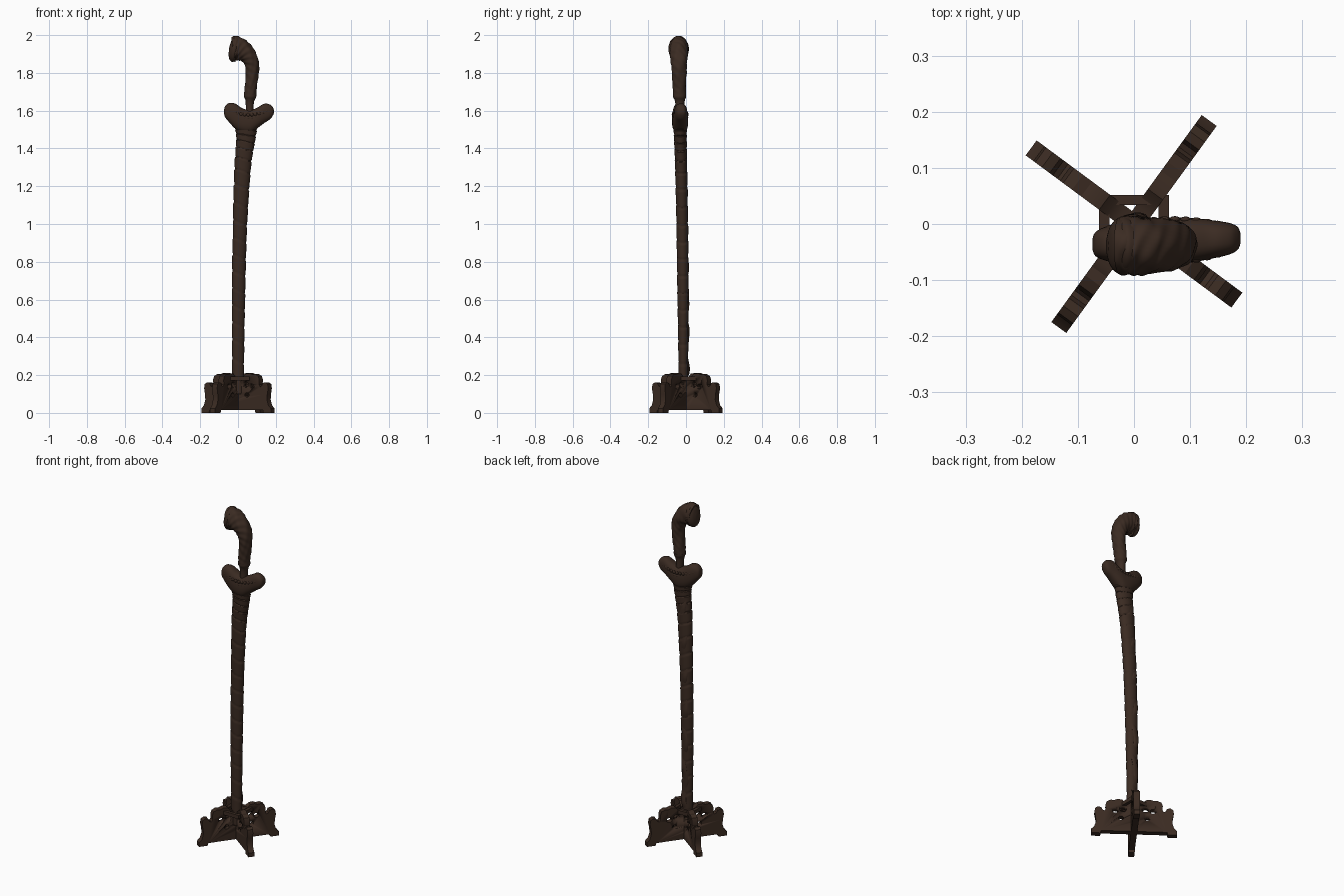
import bpy, bmesh, math
from mathutils import Vector

if "Cube" in bpy.data.objects:
    bpy.data.objects.remove(bpy.data.objects["Cube"])


def material(name, colour):
    m = bpy.data.materials.new(name)
    m.use_nodes = True
    m.diffuse_color = (*colour, 1)
    m.node_tree.nodes["Principled BSDF"].inputs["Base Color"].default_value = (*colour, 1)
    return m


WOOD = material("dark brown wood", (0.043, 0.024, 0.016))


def finish(name, bm, angle=40):
    bmesh.ops.recalc_face_normals(bm, faces=bm.faces)
    mesh = bpy.data.meshes.new(name)
    bm.to_mesh(mesh)
    bm.free()
    mesh.materials.append(WOOD)
    ob = bpy.data.objects.new(name, mesh)
    bpy.context.collection.objects.link(ob)
    bpy.ops.object.select_all(action="DESELECT")
    ob.select_set(True)
    bpy.context.view_layer.objects.active = ob
    bpy.ops.object.shade_smooth_by_angle(angle=math.radians(angle))
    return ob


def resample(keys, steps):
    """Smooth curve through the keys, each x, y, z, in-plane radius, depth radius."""
    out = []
    for i in range(len(keys) - 1):
        a, b, c, d = (keys[min(max(i + k, 0), len(keys) - 1)] for k in (-1, 0, 1, 2))
        for s in range(steps):
            t = s / steps
            out.append([q + t / 2 * (r - p + t * (2 * p - 5 * q + 4 * r - w + t * (3 * (q - r) + w - p)))
                        for p, q, r, w in zip(a, b, c, d)])
    return out + [list(keys[-1])]


def sweep(name, keys, steps, seg=24, relief=None, tangent=None, power=1.0):
    """Loft of ellipses along a path, with an optional carved relief."""
    pts = resample(keys, steps)
    bm, rings = bmesh.new(), []
    for i, (x, y, z, ru, rv) in enumerate(pts):
        a, b = pts[max(i - 1, 0)], pts[min(i + 1, len(pts) - 1)]
        t = tangent or (Vector(b[:3]) - Vector(a[:3]))
        side = Vector((0, 1, 0)).cross(Vector((t[0], 0, t[2])).normalized())
        ring = []
        for k in range(seg):
            ang = math.tau * k / seg
            f = 1 + (relief(i / (len(pts) - 1), ang) if relief else 0)
            c, s = (math.copysign(abs(w) ** power, w) for w in (math.cos(ang), math.sin(ang)))
            ring.append(bm.verts.new(Vector((x, y, z)) + side * c * ru * f + Vector((0, s * rv * f, 0))))
        rings.append(ring)
    for lo, hi in zip(rings, rings[1:]):
        for k in range(seg):
            n = (k + 1) % seg
            bm.faces.new((lo[k], lo[n], hi[n], hi[k]))
    bm.faces.new(rings[0])
    bm.faces.new(rings[-1])
    return finish(name, bm)


# Scabbard with wrapped bands, leaning slightly and flaring at the mouth
def bands(t, ang):
    u = (t * 20 + 0.16 * math.cos(ang)) % 1
    return 0.05 * u - 0.03 - (0.06 if u < 0.13 else 0)


sweep("scabbard", [(0, -0.014, 0.1, 0.031, 0.024), (0.001, -0.015, 0.4, 0.033, 0.027),
                   (0.004, -0.017, 0.7, 0.036, 0.03), (0.011, -0.02, 1.0, 0.038, 0.031),
                   (0.025, -0.026, 1.3, 0.044, 0.032), (0.042, -0.03, 1.46, 0.052, 0.034),
                   (0.042, -0.031, 1.53, 0.066, 0.036)], 44, 28, bands)

# Wavy carved spine down the back of the scabbard
sweep("scabbard_spine", [(0.002 + 0.03 * max(0, z - 0.6) ** 1.5 + 0.007 * math.sin(z * 30),
                          0.009 - 0.016 * max(0, z - 0.6) + 0.004 * math.sin(z * 34), z,
                          0.016, 0.006 + 0.002 * math.sin(z * 60))
                         for z in [0.2 + 0.025 * n for n in range(50)]], 2, 10)

# Boat-shaped scabbard mouth: x, underside, top, half depth
boat = [(-0.074, 1.585, 1.602, 0.01), (-0.068, 1.565, 1.623, 0.022), (-0.048, 1.54, 1.64, 0.031),
        (-0.015, 1.505, 1.637, 0.038), (0.025, 1.482, 1.612, 0.042), (0.065, 1.48, 1.604, 0.042),
        (0.1, 1.505, 1.615, 0.04), (0.14, 1.535, 1.637, 0.034), (0.17, 1.555, 1.632, 0.028),
        (0.185, 1.575, 1.617, 0.02), (0.19, 1.588, 1.604, 0.008)]
boat_keys = [(x, -0.033 + 0.04 * x, (b + t) / 2, (t - b) / 2, d) for x, b, t, d in boat]
sweep("scabbard_mouth", boat_keys, 5, 28, tangent=(1, 0, 0), power=0.8)

# Carved scales on both faces of the mouth
bm = bmesh.new()
for row in range(4):
    for n in range(11 - 2 * row):
        x = 0.054 + (n - (10 - 2 * row) / 2) * 0.019
        z = 1.578 - row * 0.017 + 2.2 * (x - 0.054) ** 2
        for sign in (-1, 1):
            depth = 0.039 - 1.3 * (x - 0.054) ** 2 - 0.002 * row
            res = bmesh.ops.create_icosphere(bm, subdivisions=2, radius=0.0095)
            for v in res["verts"]:
                v.co = Vector((v.co.x + x, v.co.y * 0.6 + sign * depth - 0.033 + 0.04 * x, v.co.z + z))
finish("mouth_scales", bm)

# Neck rings between scabbard mouth and handle
sweep("handle_neck", [(0.062, -0.032, 1.57, 0.02, 0.024), (0.062, -0.032, 1.63, 0.021, 0.024),
                      (0.063, -0.033, 1.655, 0.024, 0.027), (0.064, -0.034, 1.672, 0.032, 0.034),
                      (0.064, -0.034, 1.685, 0.033, 0.035)], 4)


# Curved handle with carved relief
def carving(t, ang):
    fade = min(1, 6 * t, 8 * (1 - t))
    return fade * 0.055 * math.sin(5 * ang + 22 * t) * math.sin(46 * t - 2 * math.cos(ang))


sweep("handle", [(0.064, -0.034, 1.675, 0.032, 0.034), (0.067, -0.035, 1.72, 0.032, 0.035),
                 (0.075, -0.036, 1.79, 0.034, 0.038), (0.073, -0.037, 1.85, 0.038, 0.042),
                 (0.05, -0.038, 1.895, 0.046, 0.047), (0.015, -0.039, 1.92, 0.06, 0.051),
                 (-0.012, -0.039, 1.927, 0.067, 0.052), (-0.028, -0.039, 1.926, 0.062, 0.05)],
      14, 40, carving)

# Rimmed oval end of the handle
sweep("handle_end", [(-0.008, -0.039, 1.928, 0.066, 0.05), (-0.02, -0.039, 1.927, 0.07, 0.053),
                     (-0.032, -0.039, 1.925, 0.062, 0.047), (-0.042, -0.039, 1.922, 0.045, 0.034),
                     (-0.048, -0.039, 1.92, 0.018, 0.014)], 4, 32, tangent=(-1, 0, 0.12))


# Crossed stand boards with scalloped outline
def prism(name, outline, depth):
    bm = bmesh.new()
    f = bm.faces.new([bm.verts.new((x, -depth / 2, z)) for x, z in outline])
    ext = bmesh.ops.extrude_face_region(bm, geom=[f])
    for v in ext["geom"]:
        if isinstance(v, bmesh.types.BMVert):
            v.co.y += depth
    return finish(name, bm, 30)


wing = [(0.02, 0.015), (0.175, 0.015), (0.18, 0), (0.228, 0), (0.228, 0.024), (0.212, 0.04), (0.203, 0.07),
        (0.205, 0.1), (0.211, 0.13), (0.207, 0.152), (0.192, 0.162), (0.175, 0.158), (0.168, 0.143),
        (0.158, 0.138), (0.15, 0.15), (0.152, 0.175), (0.145, 0.195), (0.125, 0.205), (0.105, 0.203),
        (0.09, 0.21), (0.065, 0.208), (0.05, 0.195), (0.03, 0.185)]
outline = wing + [(-x, z) for x, z in reversed(wing)]
for side, angle in (("right", 54), ("left", 143.5)):
    board = prism("stand_board_" + side, outline, 0.033)
    for n, (x, z, r) in enumerate([(0.06, 0.15, 0.016), (0.1, 0.14, 0.014), (0.07, 0.095, 0.012),
                                   (-0.06, 0.15, 0.016), (-0.1, 0.14, 0.014), (-0.07, 0.095, 0.012)]):
        circle = [(x + r * 1.2 * math.cos(math.tau * k / 12), z + r * math.sin(math.tau * k / 12))
                  for k in range(12)]
        cutter = prism("hole_cutter", circle, 0.1)
        cutter.parent = board
        cutter.hide_render = True
        cutter.hide_set(True)
        mod = board.modifiers.new("pierced hole", "BOOLEAN")
        mod.object = cutter
        mod.solver = "EXACT"
    board.rotation_euler.z = math.radians(angle)

# Square collar that holds the scabbard in the stand
bm = bmesh.new()
for x, y, sx, sy in ((0, 0.043, 0.12, 0.018), (0, -0.073, 0.12, 0.018),
                     (-0.053, -0.015, 0.018, 0.134), (0.053, -0.015, 0.018, 0.134)):
    for v in bmesh.ops.create_cube(bm, size=1)["verts"]:
        v.co = Vector((v.co.x * sx + x, v.co.y * sy + y, v.co.z * 0.022 + 0.182))
finish("stand_collar", bm)
